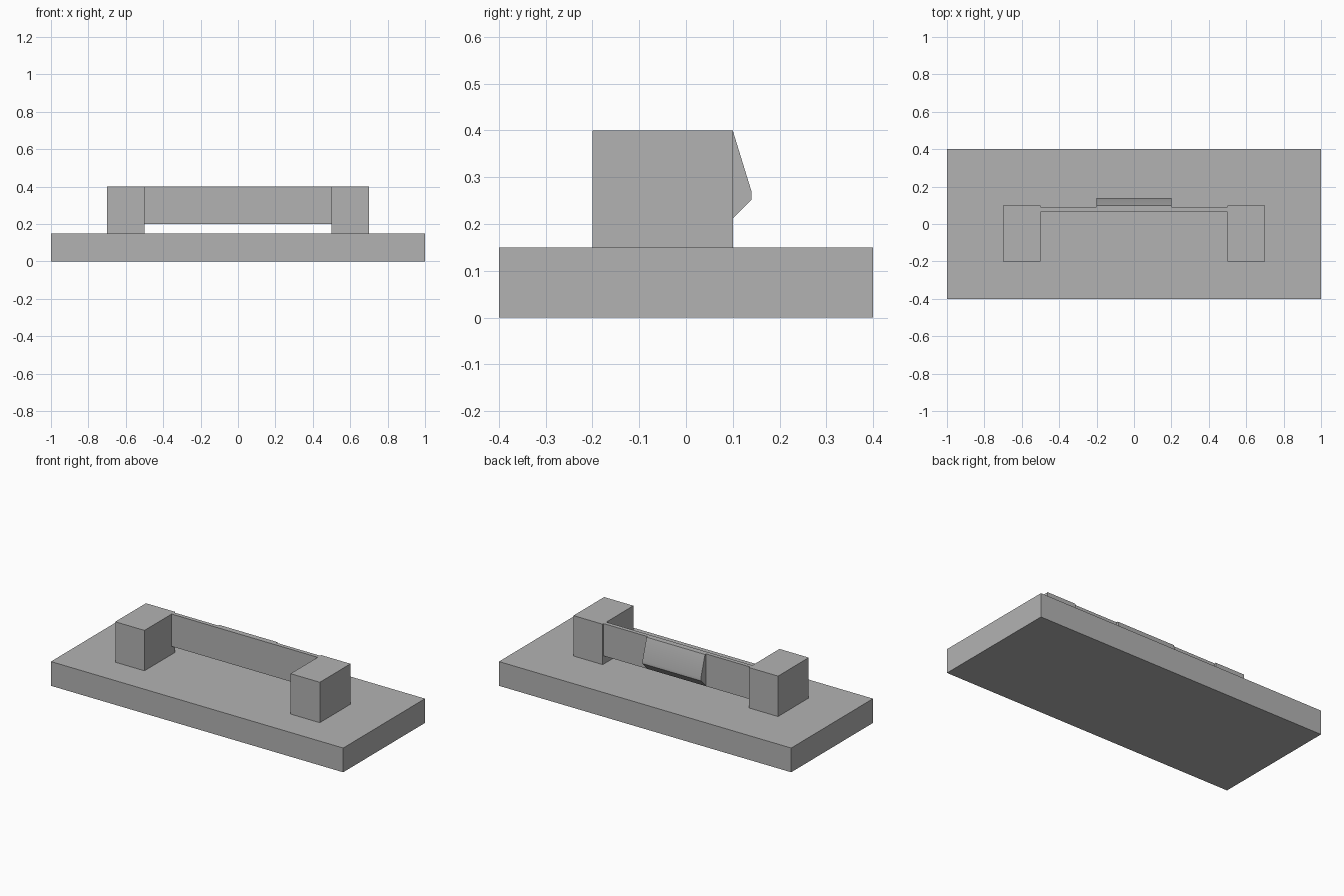
import bpy
import bmesh
import math

# Remove the default object
cube = bpy.data.objects.get("Cube")
if cube:
    bpy.data.objects.remove(cube, do_unlink=True)

# Single grey material
GREY = (0.45, 0.45, 0.45, 1.0)
grey = bpy.data.materials.new("plain_grey")
grey.use_nodes = True
grey.diffuse_color = GREY
grey.node_tree.nodes["Principled BSDF"].inputs["Base Color"].default_value = GREY


def extrude_profile(name, profile, x0, x1):
    """Extrude a closed (y, z) outline along x."""
    bm = bmesh.new()
    face = bm.faces.new([bm.verts.new((x0, y, z)) for y, z in profile])
    moved = bmesh.ops.extrude_face_region(bm, geom=[face])["geom"]
    verts = [v for v in moved if isinstance(v, bmesh.types.BMVert)]
    bmesh.ops.translate(bm, verts=verts, vec=(x1 - x0, 0, 0))
    bmesh.ops.recalc_face_normals(bm, faces=bm.faces)
    mesh = bpy.data.meshes.new(name)
    bm.to_mesh(mesh)
    bm.free()
    mesh.materials.append(grey)
    obj = bpy.data.objects.new(name, mesh)
    bpy.context.collection.objects.link(obj)
    return obj


def box(name, x, y, z):
    outline = [(y[0], z[0]), (y[1], z[0]), (y[1], z[1]), (y[0], z[1])]
    return extrude_profile(name, outline, x[0], x[1])


# Base slab
box("base_plate", (-1, 1), (-0.4, 0.4), (0, 0.15))

# Posts at each end of the strip
for side, sign in (("left", 1), ("right", -1)):
    box(side + "_post", sorted((sign * 0.5, sign * 0.7)), (-0.2, 0.1), (0.15, 0.4))

# Thin strip raised above the base
box("spring_strip", (-0.5, 0.5), (0.065, 0.09), (0.2, 0.4))

# Wedge-shaped catch on the back of the strip
catch = extrude_profile(
    "catch",
    [(0.09, 0.2), (0.1, 0.212), (0.14, 0.252), (0.14, 0.27), (0.1, 0.4), (0.09, 0.4)],
    -0.2, 0.2)
bpy.ops.object.select_all(action="DESELECT")
catch.select_set(True)
bpy.context.view_layer.objects.active = catch
bpy.ops.object.shade_smooth_by_angle(angle=math.radians(30))
